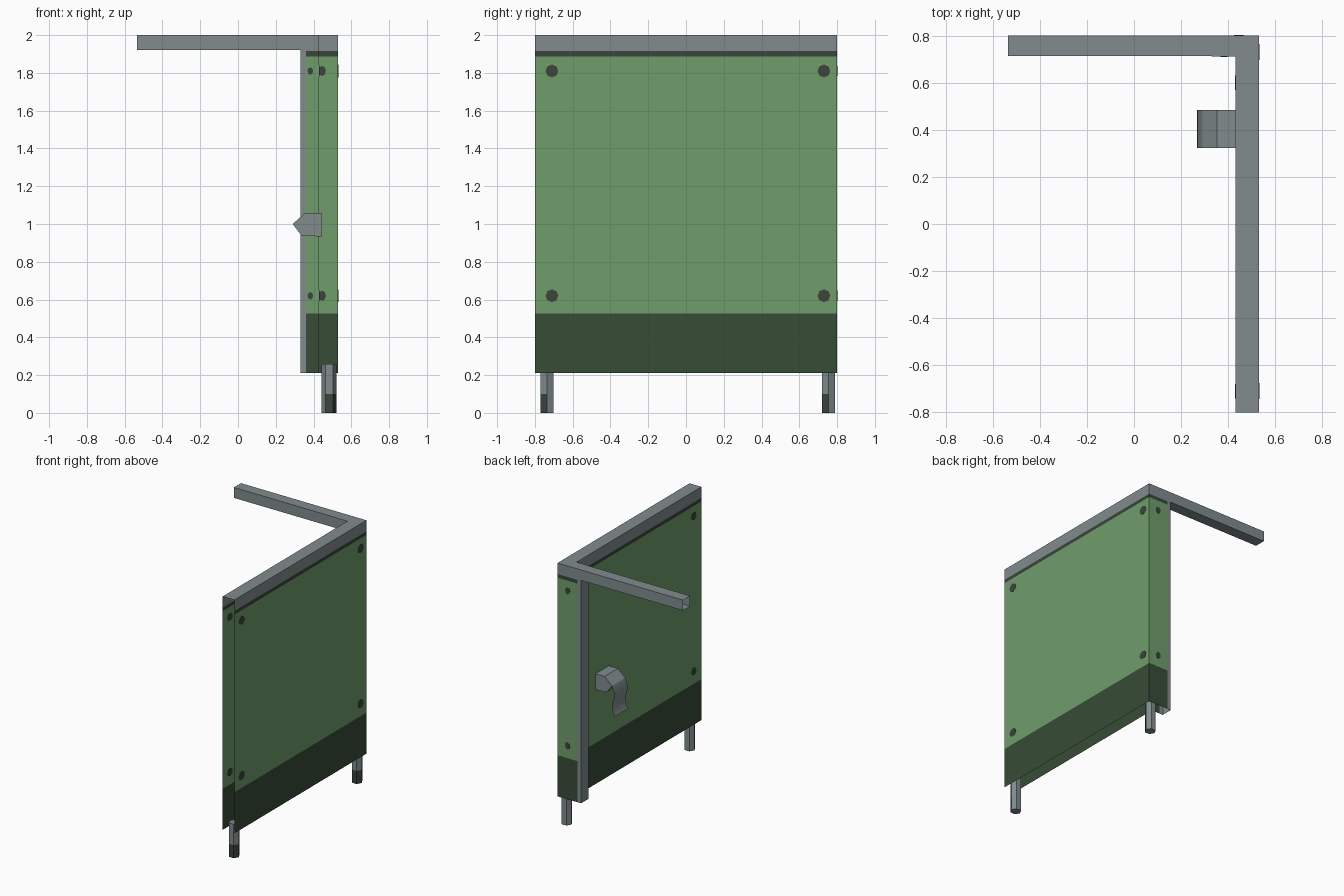
import bpy, bmesh, math
from mathutils import Vector

if "Cube" in bpy.data.objects:
    bpy.data.objects.remove(bpy.data.objects["Cube"])


def material(name, rgb):
    m = bpy.data.materials.new(name)
    m.diffuse_color = (*rgb, 1)
    m.use_nodes = True
    m.node_tree.nodes["Principled BSDF"].inputs["Base Color"].default_value = m.diffuse_color
    return m


MATS = [material("steel grey", (0.22, 0.26, 0.27)),
        material("panel green", (0.16, 0.34, 0.147)),
        material("dark green", (0.040, 0.072, 0.038)),
        material("bolt grey", (0.043, 0.058, 0.046))]
GREY, GREEN, DARK, BOLT = range(4)


def make(name, bm, smooth=False):
    me = bpy.data.meshes.new(name)
    bm.to_mesh(me)
    bm.free()
    for m in MATS:
        me.materials.append(m)
    for p in me.polygons:
        p.use_smooth = smooth
    ob = bpy.data.objects.new(name, me)
    bpy.context.collection.objects.link(ob)
    return ob


def prism(name, profile, offset, mat=GREY, open_ends=False, smooth=False):
    """Extrude a 3D polygon along an offset vector."""
    bm = bmesh.new()
    off = Vector(offset)
    a = [bm.verts.new(p) for p in profile]
    b = [bm.verts.new(Vector(p) + off) for p in profile]
    n = len(a)
    for i in range(n):
        j = (i + 1) % n
        bm.faces.new((a[i], a[j], b[j], b[i]))
    if not open_ends:
        bm.faces.new(a[::-1])
        bm.faces.new(b)
    bmesh.ops.recalc_face_normals(bm, faces=bm.faces[:])
    for f in bm.faces:
        f.material_index = mat
    return make(name, bm, smooth)


# L-shaped hollow partition: open at the front end and underneath
path = [(.43, -.8), (.43, .712), (.36, .712), (.33, .712),
        (.33, .8), (.36, .8), (.53, .8), (.53, -.8)]
levels = [.21, .525, 1.888, 1.915, 2.0]
band = [DARK, GREEN, BOLT, GREY]
bm = bmesh.new()
rows = [[bm.verts.new((x, y, z)) for x, y in path] for z in levels]
for k in range(4):
    for i in range(len(path) - 1):
        f = bm.faces.new((rows[k][i], rows[k + 1][i], rows[k + 1][i + 1], rows[k][i + 1]))
        f.material_index = GREY if i in (2, 3, 4) else band[k]
t = rows[-1]
bm.faces.new((t[0], t[7], t[6], t[1]))
bm.faces.new((t[1], t[6], t[5], t[2]))
bm.faces.new((t[2], t[5], t[4], t[3]))
for f in bm.faces:
    f.normal_update()
    c = f.calc_center_median()
    # face outwards
    if abs(f.normal.z) > .5:
        out = Vector((0, 0, 1))
    elif abs(f.normal.x) > .5:
        out = Vector((1 if c.x > .5 else -1, 0, 0))
    else:
        out = Vector((0, 1 if c.y > .75 else -1, 0))
    if f.normal.dot(out) < 0:
        f.normal_flip()
make("partition_panel", bm)

# Overhead rail
prism("overhead_rail", [(-.535, .714, 1.92), (-.535, .8, 1.92), (-.535, .8, 2), (-.535, .714, 2)],
      (.865, 0, 0), open_ends=True)

# Hexagonal legs with dark scuffed feet on the front-facing sides
for label, ly in (("front", -.735), ("rear", .755)):
    hexa = [(.482 + .04 * math.cos(i * math.pi / 3), ly + .04 * math.sin(i * math.pi / 3))
            for i in range(6)]
    bm = bmesh.new()
    rings = [[bm.verts.new((x, y, z)) for x, y in hexa] for z in (0, .1, .26)]
    for k in range(2):
        for i in range(6):
            j = (i + 1) % 6
            f = bm.faces.new((rings[k][i], rings[k][j], rings[k + 1][j], rings[k + 1][i]))
            f.material_index = BOLT if k == 0 and i in (4, 5) else GREY
    bm.faces.new(rings[0][::-1])
    bm.faces.new(rings[2])
    make(label + "_leg", bm)


# Bolts: thin discs seen on both faces of each wall
def bolt(name, x, y, z, axis, r=.034):
    ring = [(r * math.cos(i * math.pi / 4), r * math.sin(i * math.pi / 4)) for i in range(8)]
    if axis == 'x':
        prism(name, [(x - .002, y + u, z + v) for u, v in ring], (.004, 0, 0), BOLT)
    else:
        prism(name, [(x + u * .6, y - .002, z + v * .8) for u, v in ring], (0, .004, 0), BOLT)


for z in (1.81, .62):
    for y in (-.71, .73):
        bolt("outer_bolt", .53, y, z, 'x')
    for y in (-.71, .6):
        bolt("inner_bolt", .43, y, z, 'x', .03)
    bolt("rear_bolt", .445, .8, z, 'y')
    bolt("return_bolt", .383, .712, z, 'y', .025)

# Paper roll and its hanging sheet
prism("paper_roll", [(.29, .322, 1.0), (.352, .322, 1.057), (.445, .322, 1.055),
                     (.445, .322, .933), (.335, .322, .94)], (0, .162, 0))
curve = [(.29, 1.0), (.27, .95), (.272, .91), (.288, .86), (.284, .81), (.267, .77)]
bm = bmesh.new()
strip = [[bm.verts.new((x, y, z)) for y in (.322, .484)] for x, z in curve]
for p, q in zip(strip, strip[1:]):
    bm.faces.new((p[0], p[1], q[1], q[0]))
make("paper_sheet", bm, True)
